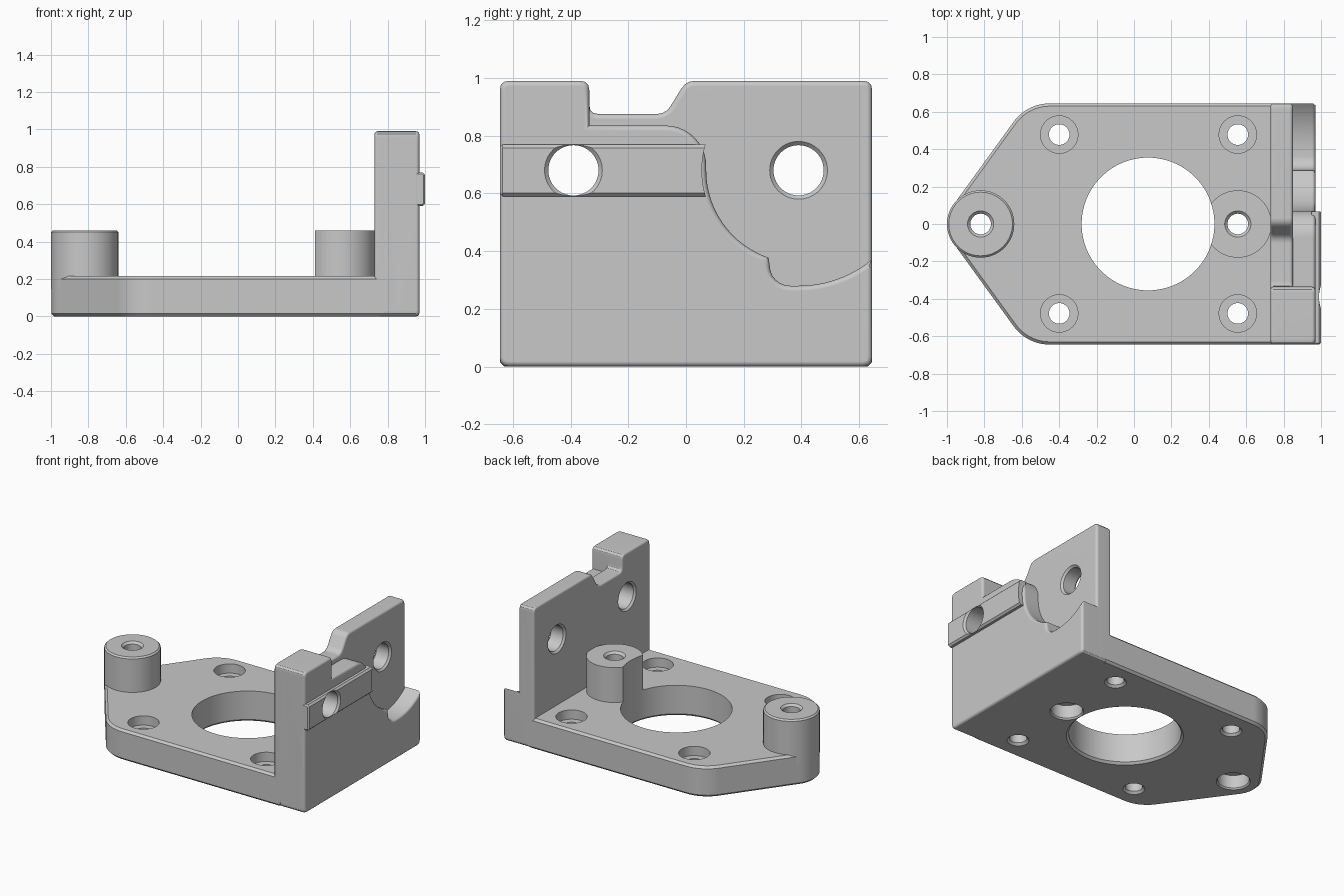
import bpy, bmesh
from math import sin, cos, pi, radians
from mathutils import Matrix, Vector

cube = bpy.data.objects.get("Cube")
if cube:
    bpy.data.objects.remove(cube, do_unlink=True)

TONE = (0.58, 0.58, 0.58, 1)
grey = bpy.data.materials.new("plain_grey")
grey.use_nodes = True
grey.diffuse_color = TONE
grey.node_tree.nodes["Principled BSDF"].inputs["Base Color"].default_value = TONE


def arc(cx, cy, r, start, end, n):
    return [(cx + r * cos(radians(start + (end - start) * i / n)),
             cy + r * sin(radians(start + (end - start) * i / n))) for i in range(n + 1)]


def rounded(points, r):
    """Round every corner of a polygon by r."""
    out = []
    for i, p in enumerate(points):
        p = Vector(p)
        a = p + (Vector(points[i - 1]) - p).normalized() * r
        b = p + (Vector(points[(i + 1) % len(points)]) - p).normalized() * r
        for t in (0, 0.33, 0.67, 1):
            out.append(tuple(a * (1 - t) ** 2 + p * (2 * t * (1 - t)) + b * t * t))
    return out


def finish(name, bm):
    bmesh.ops.recalc_face_normals(bm, faces=bm.faces)
    mesh = bpy.data.meshes.new(name)
    bm.to_mesh(mesh)
    bm.free()
    mesh.materials.append(grey)
    obj = bpy.data.objects.new(name, mesh)
    bpy.context.collection.objects.link(obj)
    return obj


def prism(name, points, axis, lo, hi, bevel_lo=0, bevel_hi=0, segments=1):
    """Extrude a profile along an axis and bevel the rims of its end caps."""
    place = {"x": lambda a, b, t: (t, a, b),
             "y": lambda a, b, t: (a, t, b),
             "z": lambda a, b, t: (a, b, t)}[axis]
    bm = bmesh.new()
    rings = [[bm.verts.new(place(a, b, t)) for a, b in points] for t in (lo, hi)]
    caps = [bm.faces.new(ring) for ring in rings]
    n = len(points)
    for i in range(n):
        j = (i + 1) % n
        bm.faces.new((rings[0][i], rings[0][j], rings[1][j], rings[1][i]))
    bmesh.ops.recalc_face_normals(bm, faces=bm.faces)
    rims = [list(cap.edges) for cap in caps]
    for rim, width in zip(rims, (bevel_lo, bevel_hi)):
        if width:
            bmesh.ops.bevel(bm, geom=rim, offset=width, segments=segments,
                            profile=0.5, affect="EDGES", clamp_overlap=False)
    return finish(name, bm)


def lathe(name, profile, origin, along_x=False, n=64):
    """Turn (radius, height) steps about z, or about x."""
    turn = Matrix.Rotation(pi / 2, 4, "Y") if along_x else Matrix()
    m = Matrix.Translation(origin) @ turn
    bm = bmesh.new()
    rings = [[bm.verts.new(m @ Vector((r * cos(2 * pi * k / n), r * sin(2 * pi * k / n), h)))
              for k in range(n)] for r, h in profile]
    bm.faces.new(rings[0])
    bm.faces.new(rings[-1])
    for low, high in zip(rings, rings[1:]):
        for k in range(n):
            j = (k + 1) % n
            bm.faces.new((low[k], low[j], high[j], high[k]))
    return finish(name, bm)


def cut(targets, cutter):
    for target in targets:
        mod = target.modifiers.new("cut", "BOOLEAN")
        mod.operation = "DIFFERENCE"
        mod.solver = "EXACT"
        mod.object = cutter
        bpy.context.view_layer.objects.active = target
        bpy.ops.object.modifier_apply(modifier=mod.name)
    bpy.data.objects.remove(cutter, do_unlink=True)


# Base plate with a tapered, rounded nose
W = 0.645
upper = arc(-0.45, 0.405, 0.24, 90, 142, 10)
nose = arc(-0.82, 0, 0.178, 142, 218, 16)
lower = [(x, -y) for x, y in reversed(upper)]
outline = [(0.78, -W), (0.78, W)] + upper + nose + lower
base = prism("base_plate", outline, "z", 0, 0.215, 0.015, 0.015)

# Inner wall: full silhouette, half thickness
silhouette = [(-W, 0), (W, 0), (W, 0.99), (0, 0.99), (-0.07, 0.875),
              (-0.335, 0.875), (-0.335, 0.99), (-W, 0.99)]
inner_wall = prism("inner_wall", rounded(silhouette, 0.032), "x", 0.73, 0.85, 0.015, 0.018, 3)

# Outer wall: stepped by a circular recess around the second hole
HY, HZ = 0.39, 0.68
recess = (arc(HY, HZ, 0.4, 309.6, 270, 12) + arc(0.36, 0.35, 0.07, 270, 180, 6)
          + arc(HY, HZ, 0.32, 251, 180, 18) + arc(-0.07, 0.695, 0.14, 0, 90, 10))
post = rounded([(-0.335, 0.7), (-0.335, 0.99), (-W, 0.99), (-W, 0), (W, 0), (W, 0.3)], 0.032)
outer_points = recess + [(-0.335, 0.835)] + post[4:20]
outer_wall = prism("outer_wall", outer_points, "x", 0.82, 0.97, 0, 0.018, 3)

# Guide rail on the outer face, ending at the recess
rail = prism("guide_rail", [(0.95, 0.59), (0.988, 0.59), (1, 0.602), (1, 0.758),
                            (0.988, 0.77), (0.95, 0.77)], "y", -W + 0.001, 0.15, 0.008)
cut([rail], lathe("rail_end_cut", [(0.335, 0.9), (0.335, 1.1)], (0, HY, HZ), True))

# Bosses
nose_boss = lathe("nose_boss", [(0.18, 0.15), (0.18, 0.45), (0.17, 0.46)], (-0.82, 0, 0))
inner_boss = lathe("inner_boss", [(0.18, 0.15), (0.18, 0.46)], (0.555, 0, 0))

# Large central opening, which also bites into the inner boss
cut([base, inner_boss], lathe("central_bore", [(0.38, -0.01), (0.355, 0.015), (0.355, 0.8)],
                              (0.075, 0, 0), n=96))

# Counterbored corner screw holes
for x in (-0.4, 0.555):
    for y in (-0.478, 0.478):
        cut([base], lathe("screw_hole", [(0.08, -0.01), (0.055, 0.015), (0.055, 0.15),
                                         (0.1, 0.15), (0.1, 0.3)], (x, y, 0)))

# Boss holes, recessed from below and chamfered on top
for x, boss in ((-0.82, nose_boss), (0.555, inner_boss)):
    cut([base, boss], lathe("boss_hole", [(0.115, -0.01), (0.1, 0.01), (0.1, 0.1), (0.055, 0.1),
                                          (0.055, 0.445), (0.075, 0.465)], (x, 0, 0)))

# Chamfered wall holes
for y, face, walls in ((-HY, 1.0, [inner_wall, outer_wall, rail]), (HY, 0.85, [inner_wall])):
    cut(walls, lathe("wall_hole", [(0.11, 0.72), (0.087, 0.743), (0.087, face - 0.013),
                                   (0.11, face + 0.01)], (0, y, HZ), True))

# Smooth shading with crisp edges
parts = [base, inner_wall, outer_wall, rail, nose_boss, inner_boss]
bpy.ops.object.select_all(action="DESELECT")
for part in parts:
    part.select_set(True)
bpy.context.view_layer.objects.active = base
bpy.ops.object.shade_smooth_by_angle(angle=radians(32))
for part in parts:
    weighted = part.modifiers.new("even_normals", "WEIGHTED_NORMAL")
    weighted.keep_sharp = True
